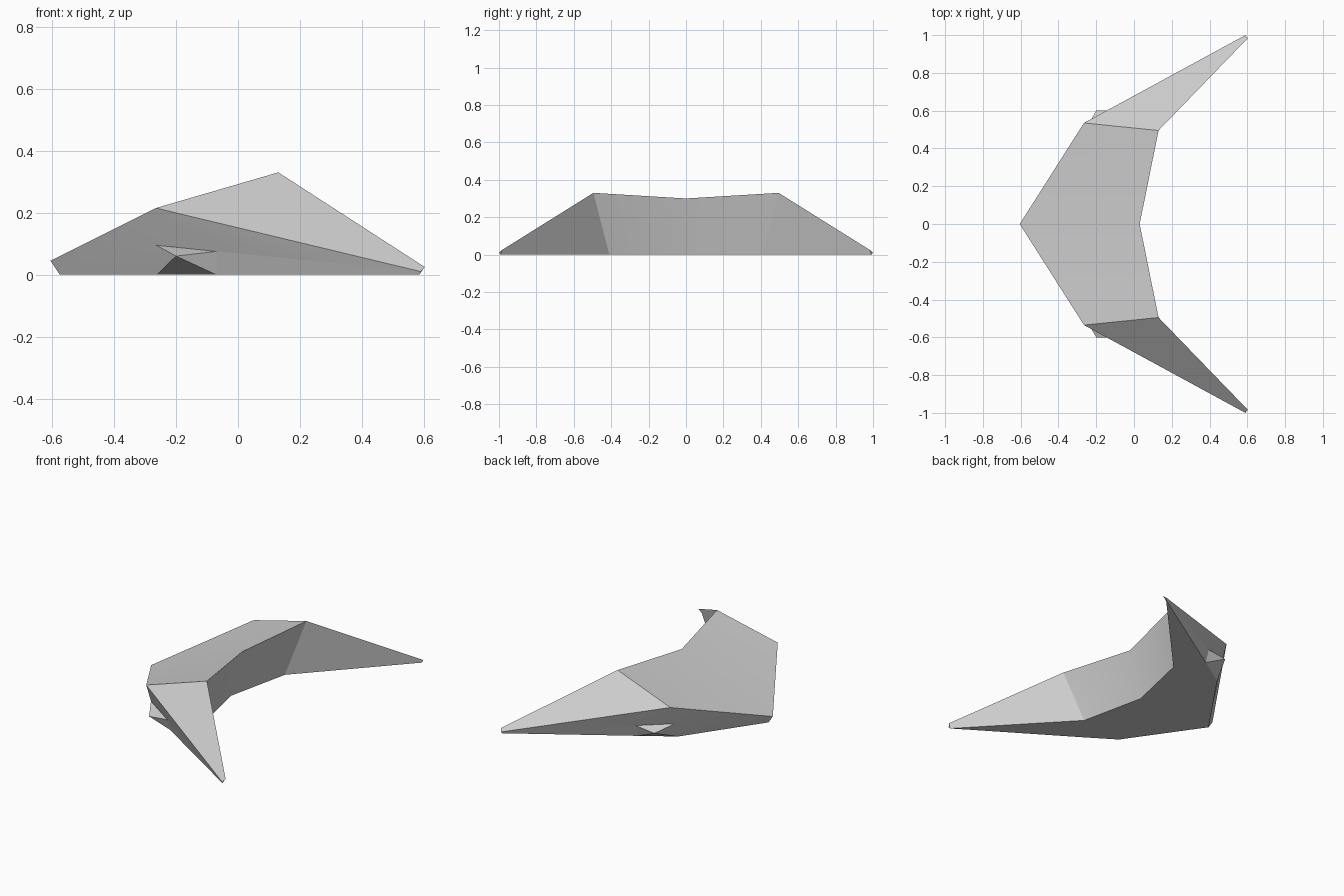
import bpy, bmesh, math
from mathutils import Matrix

cube = bpy.data.objects.get("Cube")
if cube:
    bpy.data.objects.remove(cube, do_unlink=True)

grey = bpy.data.materials.new("plain grey")
grey.use_nodes = True
colour = (0.6, 0.6, 0.6, 1)
grey.diffuse_color = colour
grey.node_tree.nodes["Principled BSDF"].inputs["Base Color"].default_value = colour

# Corner points of one half: middle section, bend section and tip
points = {
    "mid_outer_top": (-0.605, 0, 0.045), "mid_outer_low": (-0.575, 0, 0),
    "mid_inner_top": (0.03, 0, 0.30), "mid_inner_low": (-0.05, 0, 0),
    "bend_outer_top": (-0.265, 0.535, 0.215), "bend_outer_low": (-0.262, 0.452, 0),
    "bend_inner_top": (0.13, 0.495, 0.33), "bend_inner_low": (0.04, 0.41, 0),
    "tip_outer": (0.59, 1.0, 0.01), "tip_inner": (0.602, 0.983, 0.025),
    "tip_low": (0.585, 0.992, 0),
    # Small pointed spur on the outer side
    "spur_back": (-0.264, 0.489, 0.095), "spur_front": (-0.07, 0.603, 0.075),
    "spur_low": (-0.07, 0.576, 0), "spur_point": (-0.2, 0.6, 0.06),
}

faces = [
    # Broad middle span
    "mid_outer_top bend_outer_top bend_inner_top mid_inner_top",
    "mid_inner_top bend_inner_top bend_inner_low mid_inner_low",
    "mid_outer_top mid_outer_low bend_outer_low spur_back bend_outer_top",
    "mid_outer_low mid_inner_low bend_inner_low bend_outer_low",
    # Tapering horn
    "bend_outer_top tip_outer tip_inner bend_inner_top",
    "bend_inner_top tip_inner tip_low bend_inner_low",
    "bend_outer_low bend_inner_low tip_low spur_low",
    "bend_outer_top spur_back spur_front spur_low tip_low tip_outer",
    "tip_outer tip_low tip_inner",
    # Spur
    "spur_back spur_front spur_point",
    "spur_front spur_low spur_point",
    "spur_low bend_outer_low spur_point",
    "bend_outer_low spur_back spur_point",
]

bm = bmesh.new()
verts = {name: bm.verts.new(co) for name, co in points.items()}
for face in faces:
    bm.faces.new([verts[name] for name in face.split()])

# Mirror the half across the middle
bmesh.ops.mirror(bm, geom=bm.verts[:] + bm.edges[:] + bm.faces[:],
                 matrix=Matrix.Identity(4), merge_dist=0.001, axis='Y')
bmesh.ops.remove_doubles(bm, verts=bm.verts[:], dist=0.001)
bmesh.ops.recalc_face_normals(bm, faces=bm.faces[:])

mesh = bpy.data.meshes.new("crescent_body")
bm.to_mesh(mesh)
bm.free()
mesh.materials.append(grey)
body = bpy.data.objects.new("crescent_body", mesh)
bpy.context.collection.objects.link(body)

for other in bpy.context.selected_objects:
    other.select_set(False)
body.select_set(True)
bpy.context.view_layer.objects.active = body
bpy.ops.object.shade_smooth_by_angle(angle=math.radians(30))
